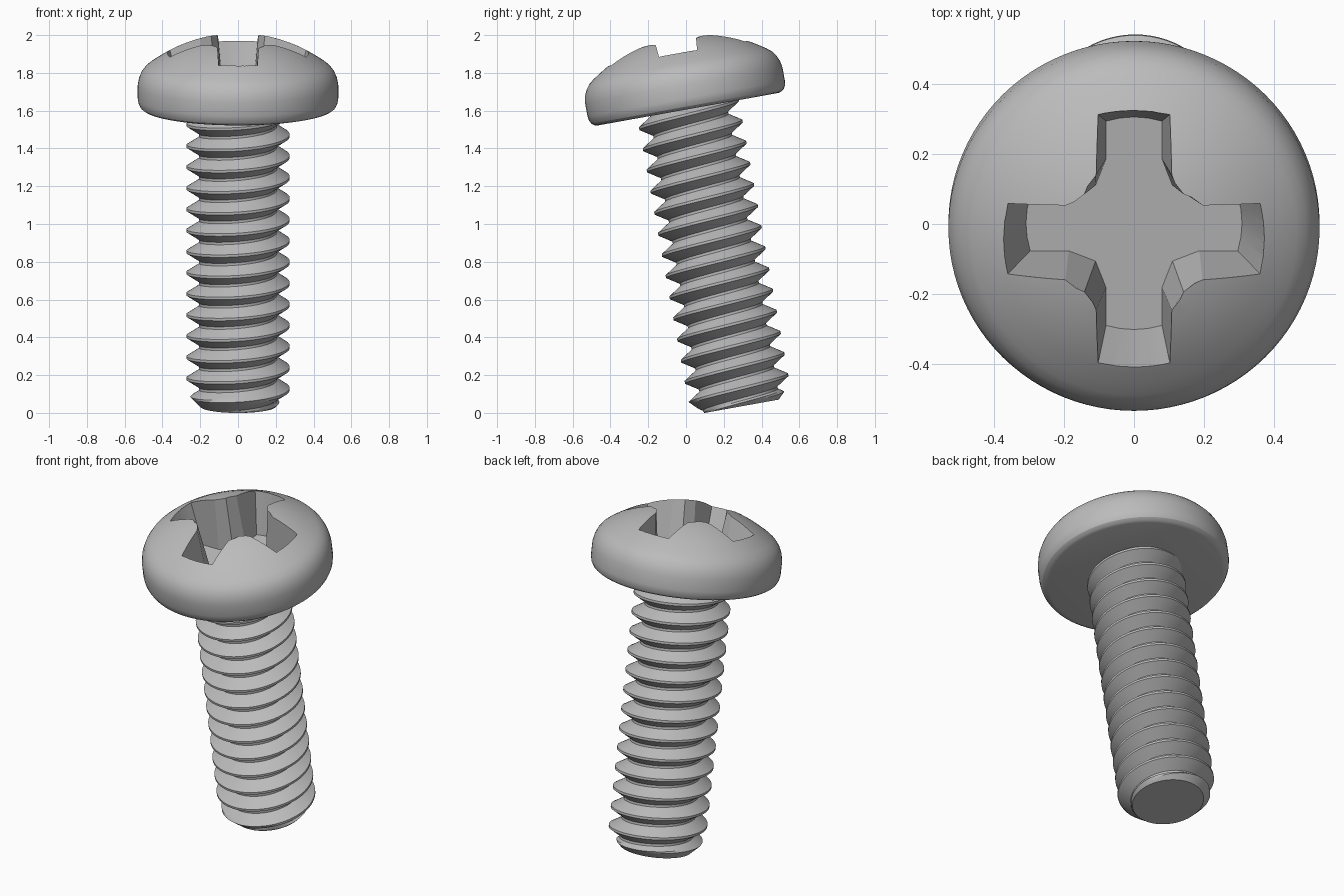
import bpy, bmesh, math
from mathutils import Matrix, Vector

if "Cube" in bpy.data.objects:
    bpy.data.objects.remove(bpy.data.objects["Cube"])

TILT = math.radians(10.2)
HEAD_BASE = 1.598          # distance along the screw axis
FLOOR = 0.05               # recess floor above the head base
PLACE = Matrix.Translation((0, 0.294, 0.035)) @ Matrix.Rotation(TILT, 4, 'X')

steel = bpy.data.materials.new("steel_grey")
steel.diffuse_color = (0.5, 0.5, 0.5, 1)
steel.use_nodes = True
steel.node_tree.nodes["Principled BSDF"].inputs["Base Color"].default_value = steel.diffuse_color


def make_object(name, bm, offset=0.0):
    bmesh.ops.recalc_face_normals(bm, faces=bm.faces)
    mesh = bpy.data.meshes.new(name)
    bm.to_mesh(mesh)
    bm.free()
    mesh.materials.append(steel)
    obj = bpy.data.objects.new(name, mesh)
    obj.matrix_world = PLACE @ Matrix.Translation((0, 0, offset))
    bpy.context.collection.objects.link(obj)
    return obj


def smooth(obj, degrees):
    bpy.ops.object.select_all(action='DESELECT')
    obj.select_set(True)
    bpy.context.view_layer.objects.active = obj
    bpy.ops.object.shade_smooth_by_angle(angle=math.radians(degrees))


# Pan head: domed lathe profile with rounded rim
def build_head():
    R, apex = 0.78, 0.396
    profile = [(0, apex)]
    for i in range(1, 11):
        r = 0.043 * i
        profile.append((r, apex - R + math.sqrt(R * R - r * r)))
    profile += [(0.465, 0.244), (0.492, 0.222), (0.511, 0.196), (0.524, 0.166),
                (0.531, 0.13), (0.531, 0.058), (0.527, 0.034), (0.517, 0.015),
                (0.502, 0.004), (0.485, 0), (0, 0)]
    bm = bmesh.new()
    verts = [bm.verts.new((r, 0, z)) for r, z in profile]
    edges = [bm.edges.new(pair) for pair in zip(verts, verts[1:])]
    bmesh.ops.spin(bm, geom=verts + edges, cent=(0, 0, 0), axis=(0, 0, 1),
                   angle=math.tau, steps=96)
    bmesh.ops.remove_doubles(bm, verts=bm.verts, dist=1e-5)
    return make_object("head", bm, HEAD_BASE)


# Tapered cross-shaped cutter for the drive recess
def cross_ring(bm, z):
    d = z - FLOOR
    reach, half = 0.297 + 0.256 * d, 0.08 + 0.09 * d
    inner, corner = 0.187 + 0.03 * d, 0.11 + 0.1 * d
    arm = [(inner, -half), (reach, -half), (reach + 0.009, -half / 2),
           (reach + 0.012, 0), (reach + 0.009, half / 2), (reach, half),
           (inner, half), (corner, corner)]
    ring = []
    for quarter in range(4):
        turn = Matrix.Rotation(quarter * math.pi / 2, 3, 'Z')
        ring += [bm.verts.new(turn @ Vector((x, y, z))) for x, y in arm]
    return ring


def build_cutter():
    bm = bmesh.new()
    low, high = cross_ring(bm, FLOOR), cross_ring(bm, 0.5)
    n = len(low)
    for i in range(n):
        j = (i + 1) % n
        bm.faces.new((low[i], low[j], high[j], high[i]))
    bm.faces.new(low[::-1])
    bm.faces.new(high)
    cutter = make_object("recess_cutter", bm, HEAD_BASE)
    cutter.hide_render = True
    return cutter


# Threaded shaft: right-handed helical ridge, chamfered tip, flat end
def build_shaft():
    pitch, crest, root, seg = 0.1137, 0.273, 0.206, 72
    phase = 0.0926             # crest height on the +x side
    top = HEAD_BASE + 0.03
    flank = [(0.06 + 0.38 * k / 4, crest + (root - crest) * k / 4) for k in range(5)]
    ridge = [(-f, r) for f, r in reversed(flank)] + flank
    rows = [(phase + pitch * (turn + f), r) for turn in range(-3, 16) for f, r in ridge]
    bm = bmesh.new()
    columns = []
    for i in range(seg + 1):
        a = math.tau * i / seg
        column = []
        for h, r in rows:
            h += pitch * i / seg
            if h > top:
                h, r = top, root
            h = max(h, 0)
            r = min(r, 0.2 + h)
            column.append(bm.verts.new((r * math.cos(a), r * math.sin(a), h)))
        columns.append(column)
    for a, b in zip(columns, columns[1:]):
        for k in range(len(rows) - 1):
            bm.faces.new((a[k], b[k], b[k + 1], a[k + 1]))
    bmesh.ops.remove_doubles(bm, verts=bm.verts, dist=1e-5)
    bmesh.ops.dissolve_degenerate(bm, edges=bm.edges, dist=1e-5)
    bmesh.ops.holes_fill(bm, edges=[e for e in bm.edges if e.is_boundary], sides=0)
    return make_object("threaded_shaft", bm)


head = build_head()
cutter = build_cutter()
cut = head.modifiers.new("recess", 'BOOLEAN')
cut.operation, cut.solver, cut.object = 'DIFFERENCE', 'EXACT', cutter
bpy.context.view_layer.update()
bpy.context.view_layer.objects.active = head
bpy.ops.object.modifier_apply(modifier=cut.name)
bpy.data.objects.remove(cutter)
smooth(head, 25)
smooth(build_shaft(), 25)
